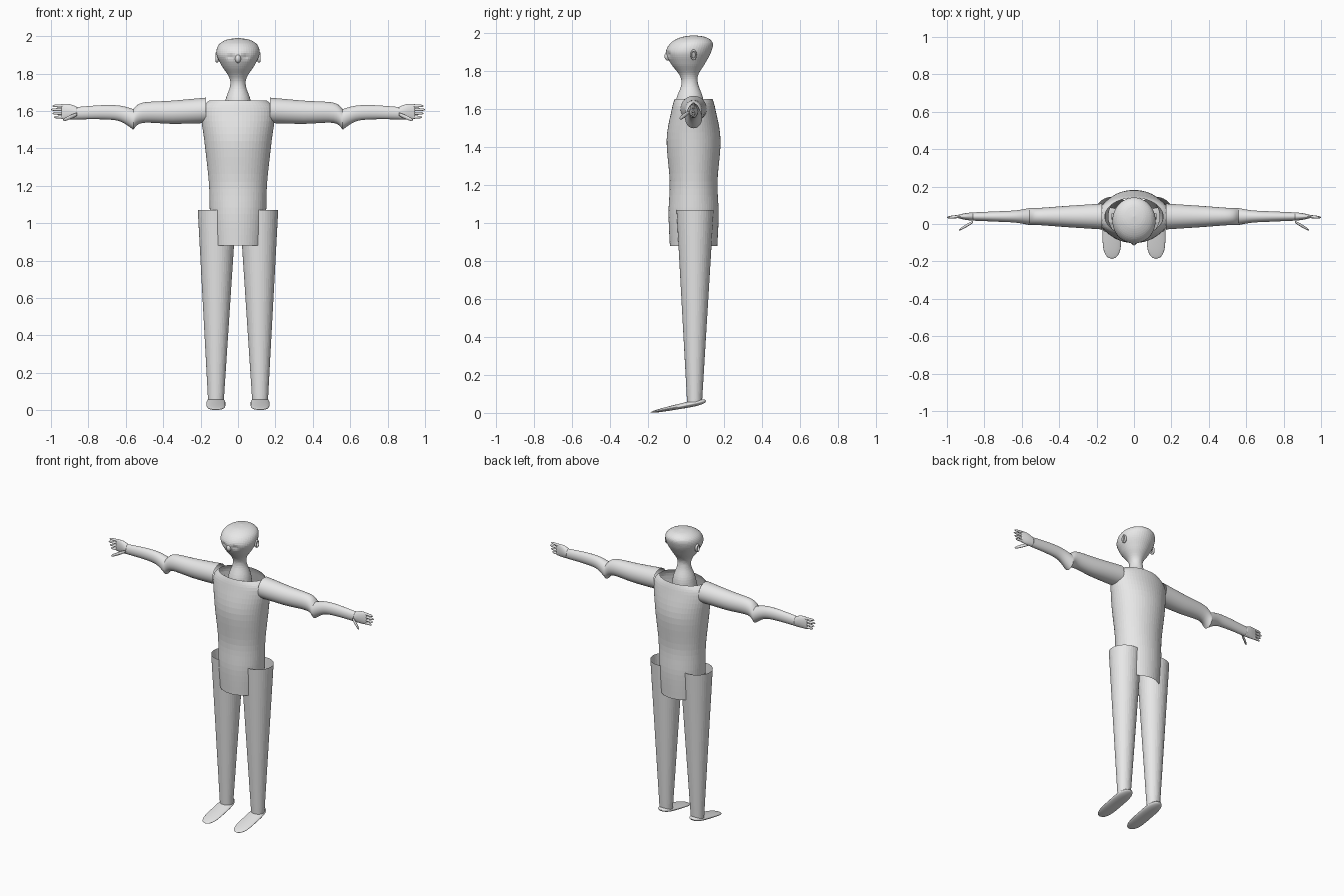
import bpy, bmesh, math
from mathutils import Vector

cube = bpy.data.objects.get("Cube")
if cube:
    bpy.data.objects.remove(cube, do_unlink=True)

colour = (0.8, 0.8, 0.8, 1)
grey = bpy.data.materials.new("light_grey")
grey.use_nodes = True
grey.diffuse_color = colour
grey.node_tree.nodes["Principled BSDF"].inputs["Base Color"].default_value = colour


def finish(name, bm, smooth):
    bmesh.ops.recalc_face_normals(bm, faces=bm.faces[:])
    for face in bm.faces:
        face.smooth = smooth
    mesh = bpy.data.meshes.new(name)
    bm.to_mesh(mesh)
    bm.free()
    mesh.materials.append(grey)
    obj = bpy.data.objects.new(name, mesh)
    bpy.context.collection.objects.link(obj)
    return obj


def spline(rows, steps=5):
    """Catmull-Rom interpolation of whole station rows."""
    last = len(rows) - 1
    result = []
    for i in range(last):
        before, start = rows[max(i - 1, 0)], rows[i]
        end, after = rows[i + 1], rows[min(i + 2, last)]
        for step in range(steps):
            t = step / steps
            row = []
            for p, q, r, s in zip(before, start, end, after):
                leave, arrive = (r - p) / 2, (s - q) / 2
                bend = 3 * (r - q) - 2 * leave - arrive
                twist = 2 * (q - r) + leave + arrive
                row.append(q + t * (leave + t * (bend + t * twist)))
            result.append(row)
    return result + [rows[-1]]


def bridge(bm, first, second):
    for k in range(len(first)):
        bm.faces.new((first[k - 1], first[k], second[k], second[k - 1]))


def loft(name, axis, rows, side=1, sides=40, closed=False, smooth=False):
    """Skin ellipses; each row is position, two centre values, two radii."""
    bm = bmesh.new()
    rings = []
    for along, centre_a, centre_b, radius_a, radius_b in spline(rows):
        ring = []
        for k in range(sides):
            angle = math.tau * k / sides
            point = [centre_a + radius_a * math.cos(angle),
                     centre_b + radius_b * math.sin(angle)]
            point.insert("xyz".index(axis), along)
            point[0] *= side
            ring.append(bm.verts.new(point))
        rings.append(ring)
    for low, high in zip(rings, rings[1:]):
        bridge(bm, low, high)
    if closed:
        bm.faces.new(rings[0])
        bm.faces.new(rings[-1])
    return finish(name, bm, smooth)


# Torso: open tube, narrowed at the waist and at the neckline
torso_sections = [(0.88, 0.137, 0.125), (1.05, 0.15, 0.132), (1.22, 0.156, 0.126),
                  (1.44, 0.18, 0.142), (1.6, 0.198, 0.115), (1.655, 0.155, 0.1)]
loft("torso", "z", [(z, 0, 0.04, width, depth) for z, width, depth in torso_sections], sides=56)

# Neck and head: one skin, a little deeper than wide, with shallow eye sockets
head_sections = [(1.58, 0.015, 0.08), (1.66, 0.02, 0.067), (1.73, 0.02, 0.043),
                 (1.78, 0.015, 0.047), (1.84, 0.01, 0.086), (1.9, 0.013, 0.114),
                 (1.95, 0.03, 0.106), (1.98, 0.04, 0.063), (1.99, 0.04, 0)]
head = loft("head_and_neck", "z",
            [(z, 0, y, radius, radius * 1.04) for z, y, radius in head_sections], sides=48)
for vert in head.data.vertices:
    if vert.co.y < 0:
        across = (abs(vert.co.x) - 0.04) / 0.02
        up = (vert.co.z - 1.89) / 0.015
        vert.co.y += math.exp(-across * across - up * up) / 100

# Nose
bm = bmesh.new()
bmesh.ops.create_uvsphere(bm, u_segments=20, v_segments=12, radius=0.02)
bmesh.ops.scale(bm, vec=(0.8, 1, 1.2), verts=bm.verts[:])
bmesh.ops.translate(bm, vec=(0, -0.094, 1.88), verts=bm.verts[:])
finish("nose", bm, True)


def ear(name, side, around=24, section=10):
    """Upright oval ring against the side of the head."""
    bm = bmesh.new()
    rings = []
    for i in range(around):
        turn = math.tau * i / around
        outward = Vector((0, 0.6 * math.cos(turn), math.sin(turn)))
        ring = []
        for j in range(section):
            angle = math.tau * j / section
            point = Vector((0.113, 0.04, 1.887)) + outward * (0.022 + 0.006 * math.cos(angle))
            point.x = side * (point.x + 0.009 * math.sin(angle))
            ring.append(bm.verts.new(point))
        rings.append(ring)
    for i in range(around):
        bridge(bm, rings[i - 1], rings[i])
    finish(name, bm, True)


def foot(name, side, stations=9):
    """Thin sloping sole with rounded ends, thicker toward the heel."""
    rows = []
    for k in range(stations):
        t = 0.999 * math.sin(math.pi * (k / (stations - 1) - 0.5))
        fullness = math.sqrt(1 - t ** 4)
        rows.append((-0.04 + 0.146 * t, 0.118, 0.033 + 0.03 * t,
                     0.05 * fullness, (0.014 + 0.006 * t) * fullness))
    loft(name, "y", rows, side, closed=True, smooth=True)


def arm(name, side, sections):
    """Round at the shoulder, flatter toward the wrist."""
    rows = [(x, 0.04, z, radius * (1.1 - x / 2), radius) for x, z, radius in sections]
    loft(name, "x", rows, side, smooth=True)


def digit(name, side, root, tip, thickness, height):
    """Tapered finger with a rounded tip."""
    root, tip = Vector(root), Vector(tip)
    rows = [(*root.lerp(tip, t), thickness * size, height * size)
            for t, size in ((0, 0.8), (0.4, 1), (0.85, 0.8), (1, 0.2))]
    loft(name, "x", rows, side, sides=14, closed=True, smooth=True)


elbow = (0.56, 1.555, 0.055)
wrist = (0.86, 1.588, 0.033)

for label, side in (("left", 1), ("right", -1)):
    ear(label + "_ear", side)
    foot(label + "_foot", side)

    # Legs: open cones, wide at the hip
    loft(label + "_leg", "z", [(0.05, 0.118, 0.045, 0.042, 0.039),
                               (1.07, 0.112, 0.048, 0.103, 0.098)], side)

    # Arms meet at a creased elbow
    arm(label + "_upper_arm", side,
        [(0.17, 1.603, 0.068), (0.35, 1.593, 0.062), (0.51, 1.59, 0.054), elbow])
    arm(label + "_forearm", side,
        [elbow, (0.63, 1.586, 0.042), (0.72, 1.593, 0.038), wrist])

    # Hand: flat palm, four stacked fingers and a forward thumb
    loft(label + "_palm", "x", [(0.86, 0.04, 1.588, 0.022, 0.033),
                                (0.9, 0.04, 1.595, 0.018, 0.041),
                                (0.945, 0.04, 1.596, 0.008, 0.04)],
         side, closed=True, smooth=True)
    for i, finger in enumerate(("index", "middle", "ring", "little")):
        z = 1.627 - i / 50
        reach = 1 - 0.008 * abs(i - 1)
        digit(f"{label}_{finger}_finger", side, (0.92, 0.042, z), (reach, 0.035, z), 0.008, 0.008)
    digit(label + "_thumb", side, (0.86, 0.012, 1.583), (0.935, -0.032, 1.55), 0.008, 0.011)
